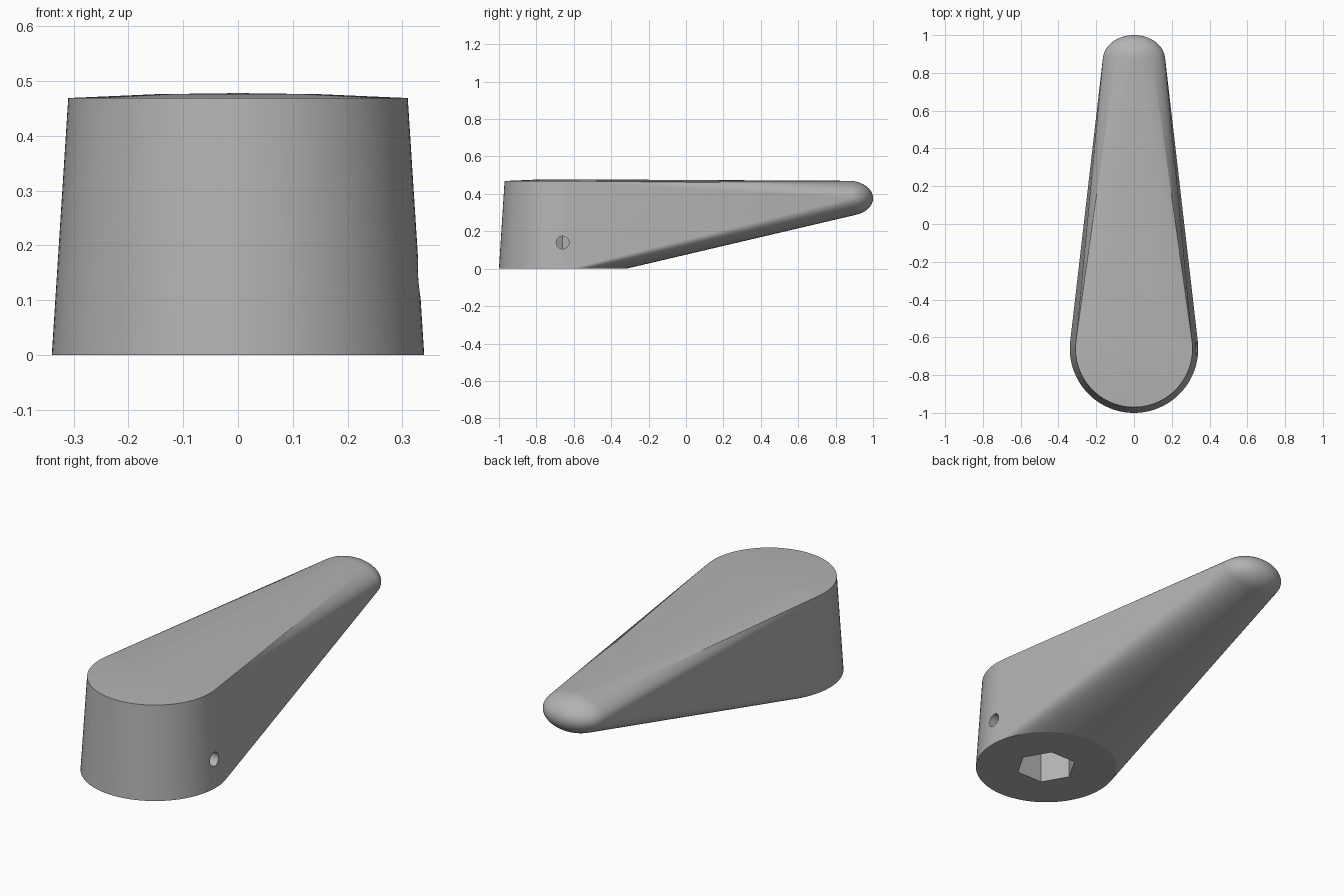
import bpy
import bmesh
from math import cos, sin, tau, radians
from mathutils import Matrix, Vector

cube = bpy.data.objects.get("Cube")
if cube:
    bpy.data.objects.remove(cube, do_unlink=True)

HUB_Y = -0.66

grey = bpy.data.materials.new("plain grey")
grey.use_nodes = True
colour = (0.45, 0.45, 0.45, 1)
grey.diffuse_color = colour
grey.node_tree.nodes["Principled BSDF"].inputs["Base Color"].default_value = colour


def make_object(name, bm):
    bmesh.ops.recalc_face_normals(bm, faces=bm.faces)
    mesh = bpy.data.meshes.new(name)
    bm.to_mesh(mesh)
    bm.free()
    mesh.materials.append(grey)
    obj = bpy.data.objects.new(name, mesh)
    bpy.context.collection.objects.link(obj)
    return obj


def prism(name, sides, radius, depth, matrix):
    bm = bmesh.new()
    bmesh.ops.create_cone(bm, cap_ends=True, segments=sides, radius1=radius,
                          radius2=radius, depth=depth, matrix=matrix)
    return make_object(name, bm)


# Lever body: hull around a tapered, slightly crowned hub and a flattened round tip
bm = bmesh.new()
for radius, z in ((0.34, 0), (0.31, 0.469), (0.15, 0.476)):
    for i in range(96):
        a = tau * i / 96
        bm.verts.new((radius * cos(a), HUB_Y + radius * sin(a), z))
bm.verts.new((0, HUB_Y, 0.478))
tip = Matrix.Translation((0, 0.87, 0.377)) @ Matrix.Diagonal((0.165, 0.13, 0.093, 1))
bmesh.ops.create_uvsphere(bm, u_segments=64, v_segments=40, radius=1, matrix=tip)
bmesh.ops.delete(bm, geom=bm.faces[:], context='FACES_ONLY')
bmesh.ops.delete(bm, geom=bm.edges[:], context='EDGES_FACES') if not bm.verts else None
hull = bmesh.ops.convex_hull(bm, input=bm.verts[:])
hull_faces = {f for f in hull["geom"] if isinstance(f, bmesh.types.BMFace)}
bmesh.ops.delete(bm, geom=[e for e in bm.edges if not e.link_faces], context='EDGES')
bmesh.ops.delete(bm, geom=[v for v in bm.verts if not v.link_faces], context='VERTS')
bmesh.ops.dissolve_limit(bm, angle_limit=radians(0.05), verts=bm.verts[:], edges=bm.edges[:])
body = make_object("lever_body", bm)

# Hexagonal shaft socket and the screw hole that opens into it
socket_turn = Matrix.Rotation(radians(30), 4, 'Z')
socket = prism("socket_cutter", 6, 0.145, 0.6, Matrix.Translation((0, HUB_Y, 0)))
corner = max(v.co.x for v in socket.data.vertices)
if corner < 0.14:
    socket.data.transform(Matrix.Translation((0, HUB_Y, 0)) @ socket_turn
                          @ Matrix.Translation((0, -HUB_Y, 0)))
hole = prism("screw_hole_cutter", 32, 0.034, 0.4,
             Matrix.Translation((0.25, HUB_Y, 0.14)) @ Matrix.Rotation(radians(90), 4, 'Y'))

bpy.context.view_layer.objects.active = body
body.select_set(True)
for cutter in (socket, hole):
    cutter.hide_render = True
    mod = body.modifiers.new("cut", 'BOOLEAN')
    mod.operation = 'DIFFERENCE'
    mod.solver = 'EXACT'
    mod.object = cutter
    bpy.ops.object.modifier_apply(modifier=mod.name)
    bpy.data.objects.remove(cutter, do_unlink=True)

bpy.ops.object.select_all(action='DESELECT')
body.select_set(True)
bpy.ops.object.shade_smooth_by_angle(angle=radians(12))
